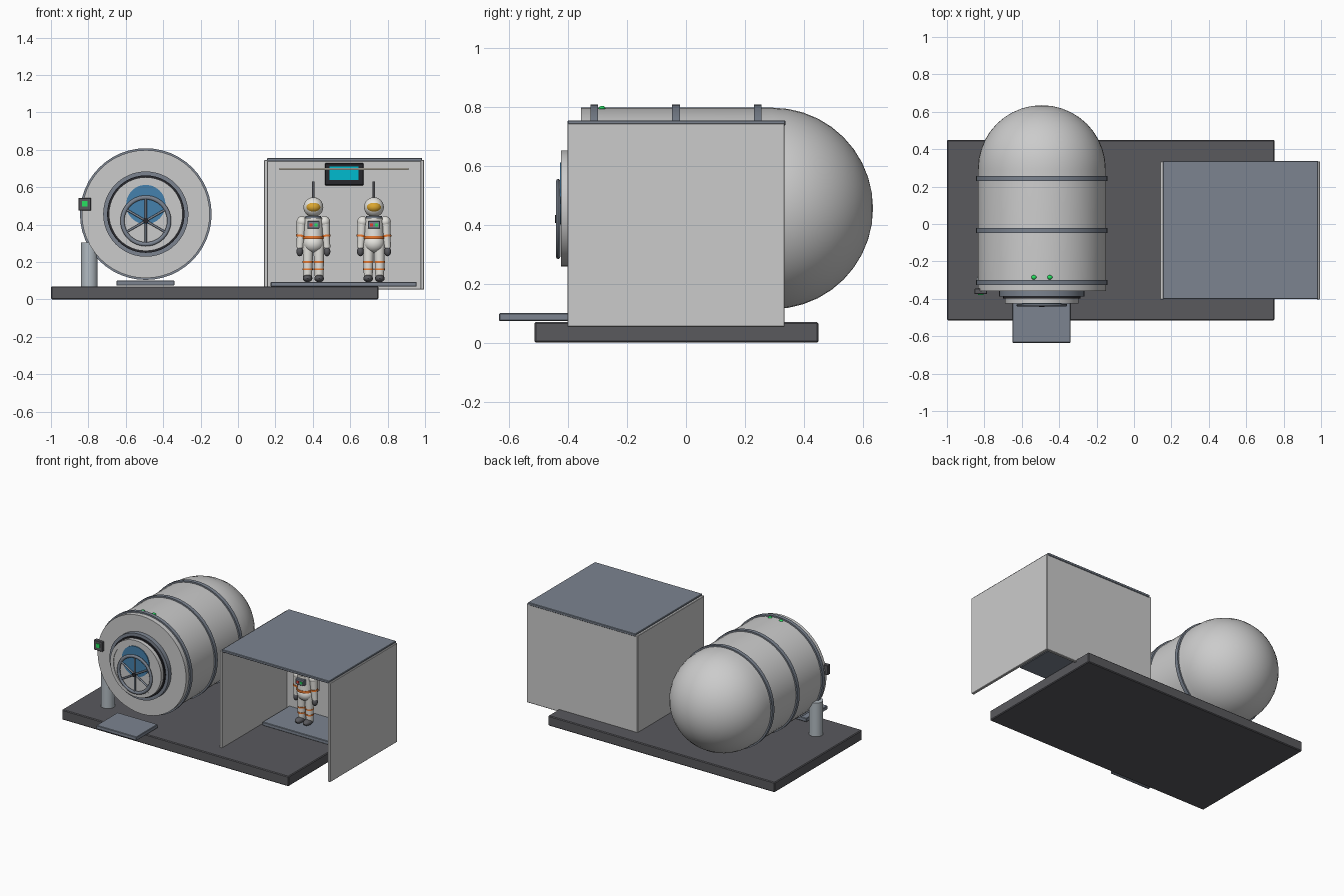
import bpy, bmesh, math
from mathutils import Vector, Matrix

if "Cube" in bpy.data.objects:
    bpy.data.objects.remove(bpy.data.objects["Cube"])

MATS = {}
COLORS = {
    "dark": (0.10, 0.10, 0.11), "slate": (0.20, 0.23, 0.28), "shell": (0.62, 0.62, 0.62),
    "black": (0.02, 0.02, 0.025), "glass": (0.06, 0.22, 0.42), "green": (0.02, 0.75, 0.12),
    "red": (0.8, 0.05, 0.03), "cyan": (0.0, 0.5, 0.62), "suit": (0.78, 0.77, 0.73),
    "orange": (0.85, 0.2, 0.03), "gold": (0.7, 0.38, 0.03), "rod": (0.7, 0.65, 0.55),
    "post": (0.45, 0.5, 0.54),
}


def mat(key):
    if key not in MATS:
        MATS[key] = bpy.data.materials.new(key)
        MATS[key].diffuse_color = (*COLORS[key], 1)
    return MATS[key]


def finish(name, bm, color, smooth=True):
    bmesh.ops.recalc_face_normals(bm, faces=bm.faces)
    me = bpy.data.meshes.new(name)
    bm.to_mesh(me)
    bm.free()
    ob = bpy.data.objects.new(name, me)
    bpy.context.collection.objects.link(ob)
    me.materials.append(mat(color))
    if smooth:
        bpy.ops.object.select_all(action='DESELECT')
        ob.select_set(True)
        bpy.context.view_layer.objects.active = ob
        bpy.ops.object.shade_smooth_by_angle(angle=math.radians(40))
    return ob


def box(name, x, y, z, color, bevel=0.003):
    """Box from (min, max) pairs."""
    bm = bmesh.new()
    lo, hi = Vector((x[0], y[0], z[0])), Vector((x[1], y[1], z[1]))
    bmesh.ops.create_cube(bm, size=1, matrix=Matrix.Translation((lo + hi) / 2) @ Matrix.Diagonal((*(hi - lo), 1)))
    if bevel:
        bmesh.ops.bevel(bm, geom=bm.edges[:], offset=bevel, segments=1, affect='EDGES')
    return finish(name, bm, color, False)


def ball(name, c, r, color, seg=24):
    bm = bmesh.new()
    bmesh.ops.create_uvsphere(bm, u_segments=seg, v_segments=seg // 2, radius=1,
                              matrix=Matrix.Translation(c) @ Matrix.Diagonal((*r, 1)))
    return finish(name, bm, color)


def rod(name, a, b, r1, color, r2=None, seg=20):
    """Cylinder or cone between two points."""
    a, b = Vector(a), Vector(b)
    d = b - a
    m = Matrix.Translation((a + b) / 2) @ Vector((0, 0, 1)).rotation_difference(d).to_matrix().to_4x4()
    bm = bmesh.new()
    bmesh.ops.create_cone(bm, cap_ends=True, segments=seg, radius1=r1, radius2=r1 if r2 is None else r2,
                          depth=d.length, matrix=m)
    return finish(name, bm, color)


def lathe(name, pts, c, color, closed=False, seg=48):
    """Revolve (radius, y) points about an axis along y through c = (x, z)."""
    bm = bmesh.new()
    vs = [bm.verts.new((c[0] + r, y, c[1])) for r, y in pts]
    pairs = list(zip(vs, vs[1:])) + ([(vs[-1], vs[0])] if closed else [])
    es = [bm.edges.new(p) for p in pairs]
    bmesh.ops.spin(bm, geom=vs + es, cent=(c[0], 0, c[1]), axis=(0, 1, 0), angle=math.tau,
                   steps=seg, use_duplicate=False)
    bmesh.ops.remove_doubles(bm, verts=bm.verts, dist=1e-5)
    return finish(name, bm, color)


def ring(name, ri, ro, y0, y1, c, color):
    return lathe(name, [(ri, y0), (ro, y0), (ro, y1), (ri, y1)], c, color, True)


# base slab and entry step
box("base_slab", (-1, 0.75), (-0.515, 0.45), (0, 0.07), "dark", 0.005)
box("entry_step", (-0.65, -0.34), (-0.635, -0.40), (0.074, 0.1), "slate")

# pressure chamber with domed back
C = (-0.493, 0.456)
R = 0.342
dome = [(R * math.cos(t), 0.293 + R * math.sin(t)) for t in [i * math.pi / 20 for i in range(11)]]
dome[-1] = (0, 0.635)
lathe("chamber_shell", [(0, -0.357), (R, -0.357)] + dome, C, "shell")
for i, y in enumerate((-0.312, -0.034, 0.244)):
    ring(f"chamber_band_{i}", R - 0.02, 0.352, y - 0.013, y + 0.013, C, "slate")

# door, flange and window
ring("door_flange", 0.185, 0.228, -0.388, -0.35, C, "slate")
ring("door_gasket", 0.15, 0.207, -0.398, -0.35, C, "black")
lathe("door_disc", [(0, -0.35), (0.197, -0.35), (0.197, -0.425), (0.172, -0.425), (0.172, -0.421),
                    (0, -0.421)], C, "shell")
rod("door_window", (C[0], -0.41, 0.507), (C[0], -0.427, 0.507), 0.105, "glass", seg=48)

# hand wheel
W = (C[0], 0.42)
lathe("hand_wheel_rim", [(0.125 + 0.011 * math.cos(t), -0.434 + 0.008 * math.sin(t))
                         for t in [k * math.tau / 10 for k in range(10)]], W, "slate", True)
for k in range(6):
    a = math.pi / 2 + k * math.pi / 3
    rod(f"hand_wheel_spoke_{k}", (W[0], -0.434, W[1]),
        (W[0] + 0.122 * math.cos(a), -0.434, W[1] + 0.122 * math.sin(a)), 0.006, "slate", seg=10)
rod("hand_wheel_hub", (W[0], -0.415, W[1]), (W[0], -0.445, W[1]), 0.014, "black")

# control panel, side post and top lights
box("control_panel", (-0.853, -0.785), (-0.375, -0.345), (0.475, 0.543), "dark")
box("control_button", (-0.833, -0.805), (-0.379, -0.37), (0.497, 0.525), "green", 0)
rod("side_post", (-0.795, -0.30, 0.06), (-0.795, -0.30, 0.305), 0.045, "post", seg=32)
for i, x in enumerate((-0.535, -0.45)):
    ball(f"top_light_{i}", (x, -0.285, 0.795), (0.014, 0.012, 0.009), "green", 12)

# suit booth
for n, x in (("left", (0.14, 0.16)), ("right", (0.975, 0.995))):
    box(f"booth_{n}_wall", x, (-0.403, 0.335), (0.053, 0.745), "shell")
box("booth_back_wall", (0.15, 0.985), (0.313, 0.334), (0.053, 0.745), "shell")
box("booth_roof", (0.155, 0.985), (-0.402, 0.338), (0.737, 0.755), "slate")
box("booth_floor", (0.175, 0.955), (0.02, 0.32), (0.069, 0.094), "slate")
rod("hanging_rail", (0.222, 0.16, 0.697), (0.912, 0.16, 0.697), 0.006, "rod")
box("screen_frame", (0.465, 0.67), (0.285, 0.315), (0.61, 0.728), "black")
box("screen_panel", (0.49, 0.645), (0.281, 0.29), (0.637, 0.71), "cyan", 0)


def suit(tag, x, y=0.17):
    def p(dx, dy, z):
        return (x + dx, y + dy, z)
    n = lambda s: f"suit_{tag}_{s}"
    # torso and helmet
    rod(n("torso"), p(0, 0, 0.33), p(0, 0, 0.435), 0.053, "suit", 0.05)
    ball(n("hips"), p(0, 0, 0.3), (0.056, 0.05, 0.05), "suit")
    rod(n("belt"), p(0, 0, 0.322), p(0, 0, 0.338), 0.057, "orange")
    rod(n("neck_ring"), p(0, 0, 0.432), p(0, 0, 0.446), 0.042, "slate")
    ball(n("helmet"), p(0, 0, 0.493), (0.053, 0.053, 0.053), "suit", 28)
    ball(n("visor"), p(0, -0.026, 0.493), (0.04, 0.034, 0.03), "gold")
    rod(n("antenna"), p(0, 0.045, 0.42), p(0, 0.045, 0.63), 0.007, "dark", seg=10)
    box(n("backpack"), (x - 0.05, x + 0.05), (y + 0.035, y + 0.09), (0.29, 0.44), "suit", 0.008)
    # chest unit
    box(n("chest_unit"), (x - 0.032, x + 0.032), (y - 0.066, y - 0.04), (0.378, 0.42), "slate")
    for k, c in ((-1, "red"), (1, "green")):
        box(n("chest_button_" + c), (x + k * 0.014 - 0.008, x + k * 0.014 + 0.008),
            (y - 0.07, y - 0.064), (0.39, 0.406), c, 0)
    # limbs, mirrored
    for s, side in ((-1, "left"), (1, "right")):
        m = lambda t: n(f"{side}_{t}")
        ball(m("shoulder"), p(s * 0.06, 0, 0.415), (0.03, 0.03, 0.03), "suit", 16)
        rod(m("upper_arm"), p(s * 0.066, 0, 0.35), p(s * 0.062, 0, 0.415), 0.023, "suit", 0.027)
        rod(m("forearm"), p(s * 0.072, 0, 0.275), p(s * 0.066, 0, 0.35), 0.019, "suit", 0.022)
        rod(m("arm_band"), p(s * 0.068, 0, 0.335), p(s * 0.067, 0, 0.346), 0.025, "orange")
        ball(m("glove"), p(s * 0.073, 0, 0.256), (0.018, 0.019, 0.026), "dark", 16)
        rod(m("thigh"), p(s * 0.03, 0, 0.2), p(s * 0.028, 0, 0.3), 0.026, "suit", 0.03)
        rod(m("shin"), p(s * 0.031, 0, 0.11), p(s * 0.03, 0, 0.2), 0.023, "suit", 0.026)
        for z in (0.2, 0.162):
            rod(m(f"leg_band_{int(z * 100)}"), p(s * 0.03, 0, z - 0.005), p(s * 0.03, 0, z + 0.004), 0.028, "orange")
        ball(m("boot"), p(s * 0.031, -0.016, 0.112), (0.026, 0.045, 0.02), "dark", 16)


suit("a", 0.403)
suit("b", 0.727)

for m in bpy.data.materials:
    if m.users and not m.is_grease_pencil:
        m.use_nodes = True
        m.node_tree.nodes["Principled BSDF"].inputs["Base Color"].default_value = m.diffuse_color
